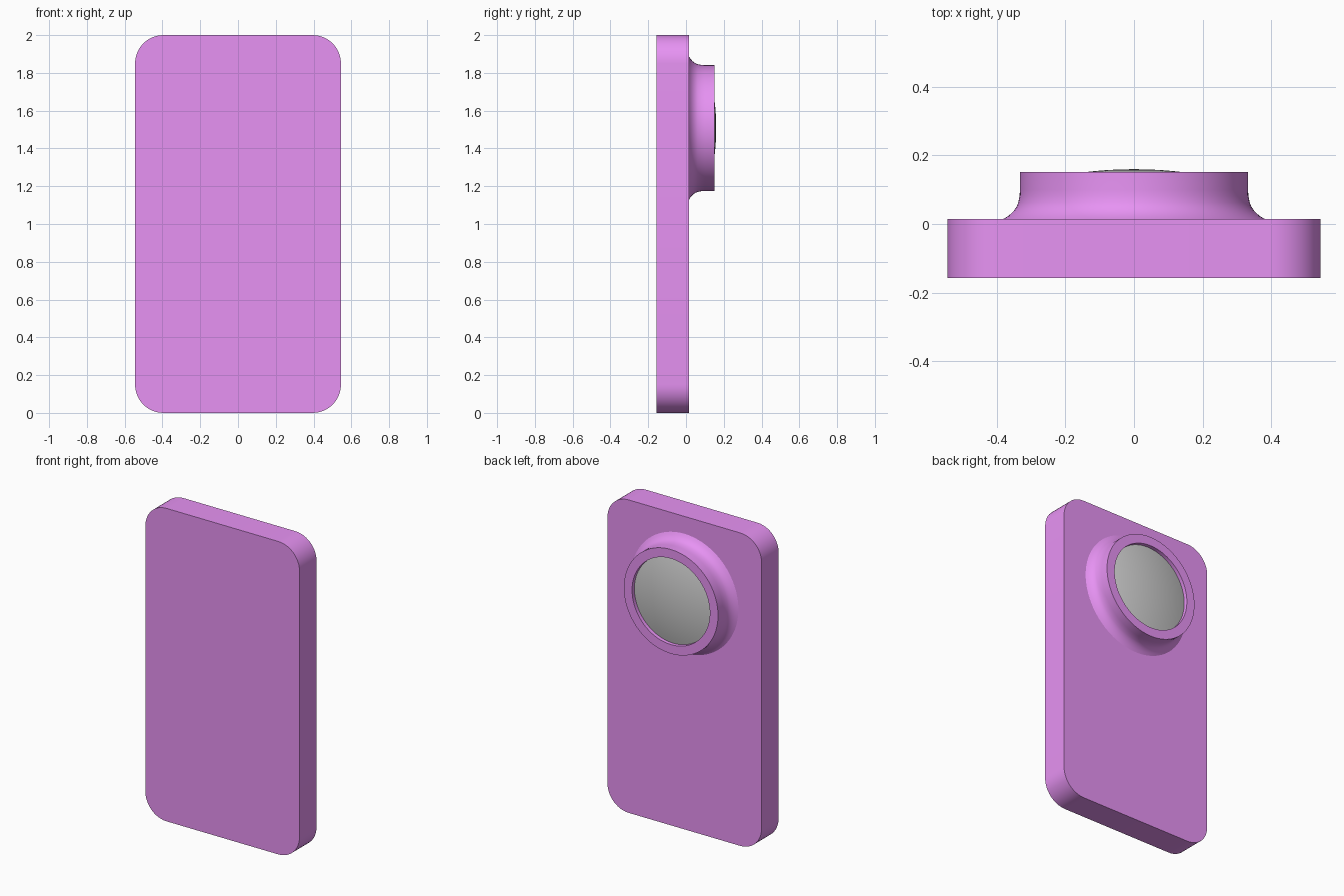
import bpy, bmesh
from math import pi, sin, cos, radians

if "Cube" in bpy.data.objects:
    bpy.data.objects.remove(bpy.data.objects["Cube"])

purple = bpy.data.materials.new("purple_shell")
purple.diffuse_color = (0.8, 0.29, 0.9, 1)
purple.use_nodes = True
purple.node_tree.nodes["Principled BSDF"].inputs["Base Color"].default_value = purple.diffuse_color

CAM_Z = 1.508   # height of the camera axis
FRONT, BACK = -0.157, 0.015


def finish(name, bm, mat=None):
    bmesh.ops.remove_doubles(bm, verts=bm.verts, dist=1e-5)
    bmesh.ops.recalc_face_normals(bm, faces=bm.faces)
    mesh = bpy.data.meshes.new(name)
    bm.to_mesh(mesh)
    bm.free()
    ob = bpy.data.objects.new(name, mesh)
    bpy.context.collection.objects.link(ob)
    if mat:
        mesh.materials.append(mat)
    bpy.ops.object.select_all(action='DESELECT')
    ob.select_set(True)
    bpy.context.view_layer.objects.active = ob
    bpy.ops.object.shade_smooth_by_angle(angle=radians(35))
    return ob


def lathe(name, profile, mat=None, steps=96):
    """Revolve (radius, y) points around the camera axis."""
    bm = bmesh.new()
    verts = [bm.verts.new((r, y, CAM_Z)) for r, y in profile]
    edges = [bm.edges.new(pair) for pair in zip(verts, verts[1:])]
    bmesh.ops.spin(bm, geom=verts + edges, cent=(0, 0, CAM_Z), axis=(0, 1, 0),
                   angle=2 * pi, steps=steps)
    return finish(name, bm, mat)


# Body: rounded rectangle extruded from front to back
w, h, rad, n = 0.545, 2.0, 0.15, 12
corners = [(w - rad, h - rad), (rad - w, h - rad), (rad - w, rad), (w - rad, rad)]
bm = bmesh.new()
outline = []
for q, (cx, cz) in enumerate(corners):
    for i in range(n + 1):
        a = (q + i / n) * pi / 2
        outline.append(bm.verts.new((cx + rad * cos(a), FRONT, cz + rad * sin(a))))
face = bm.faces.new(outline)
ext = bmesh.ops.extrude_face_region(bm, geom=[face], use_keep_orig=True)
moved = [v for v in ext["geom"] if isinstance(v, bmesh.types.BMVert)]
bmesh.ops.translate(bm, verts=moved, vec=(0, BACK - FRONT, 0))
finish("phone_body", bm, purple)

# Camera housing: flared foot, straight wall, flat rim and recess
lathe("camera_housing", [
    (0.381, BACK), (0.366, 0.024), (0.352, 0.037), (0.343, 0.050), (0.338, 0.062),
    (0.334, 0.082), (0.333, 0.100), (0.333, 0.152), (0.275, 0.152), (0.275, 0.115),
], purple)

# Lens: shallow glass dome set in the recess
R = 1.2
lathe("camera_lens", [(r, 0.160 - R + (R * R - r * r) ** 0.5)
                      for r in [0.275 * i / 10 for i in range(11)]])
